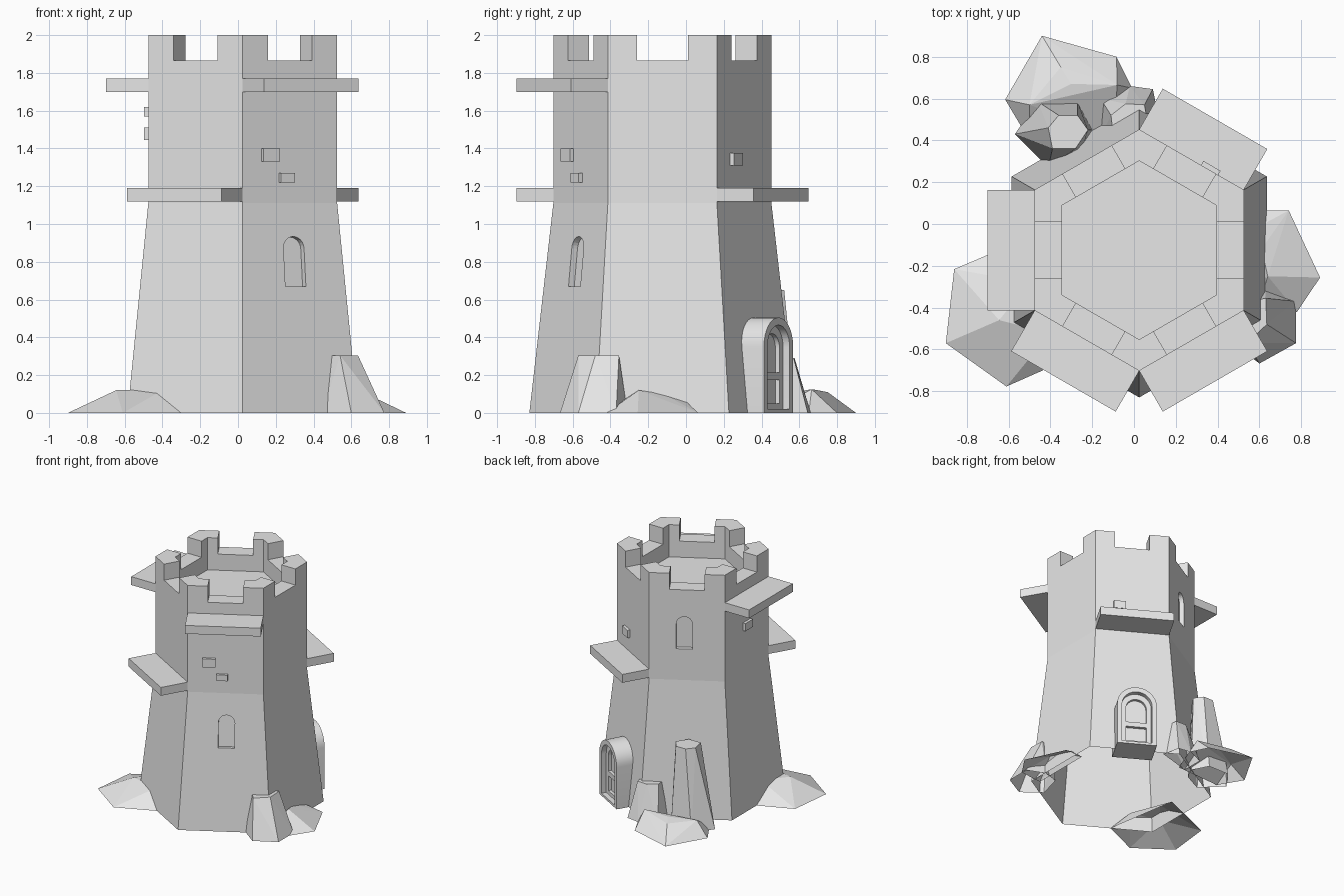
import bpy, bmesh
from math import radians, pi, cos, sin
from mathutils import Matrix, Vector

if "Cube" in bpy.data.objects:
    bpy.data.objects.remove(bpy.data.objects["Cube"])

stone = bpy.data.materials.new("stone_grey")
stone.use_nodes = True
stone.diffuse_color = (0.8, 0.8, 0.8, 1)
stone.node_tree.nodes["Principled BSDF"].inputs["Base Color"].default_value = (0.8, 0.8, 0.8, 1)

CENTRE = Vector((0.025, -0.125, 0))
APOTHEM, BASE_APOTHEM, BEND = 0.5, 0.61, 1.11
SIDE = APOTHEM * 2 / 3 ** 0.5
TILT = (BASE_APOTHEM - APOTHEM) / BEND
FRONT_RIGHT, BACK_RIGHT, BACK_LEFT, LEFT, FRONT_LEFT = -60, 60, 120, 180, 240


def finish(name, bm):
    bmesh.ops.recalc_face_normals(bm, faces=bm.faces)
    mesh = bpy.data.meshes.new(name)
    bm.to_mesh(mesh)
    bm.free()
    obj = bpy.data.objects.new(name, mesh)
    bpy.context.collection.objects.link(obj)
    mesh.materials.append(stone)
    return obj


def wall(azimuth):
    """Frame of one tower side: x along the wall, y outward, z up."""
    return Matrix.Translation(CENTRE) @ Matrix.Rotation(radians(azimuth - 90), 4, 'Z')


def add_prism(bm, outline, y0, y1, matrix):
    ends = [[bm.verts.new(matrix @ Vector((x, y, z))) for x, z in outline] for y in (y0, y1)]
    bm.faces.new(ends[0])
    bm.faces.new(ends[1])
    n = len(outline)
    for i in range(n):
        j = (i + 1) % n
        bm.faces.new((ends[0][i], ends[0][j], ends[1][j], ends[1][i]))


def rect(u, width, z0, z1):
    a, b = u - width / 2, u + width / 2
    return [(a, z0), (b, z0), (b, z1), (a, z1)]


def arch(u, width, z0, z1, steps=12):
    r = width / 2
    curve = [(u + r * cos(pi * i / steps), z1 - r + r * sin(pi * i / steps)) for i in range(steps + 1)]
    return [(u - r, z0), (u + r, z0)] + curve


def prism(name, outline, y0, y1, matrix):
    bm = bmesh.new()
    add_prism(bm, outline, y0, y1, matrix)
    return finish(name, bm)


def cut(obj, parts):
    """Subtract prisms from an object and keep the result as plain mesh."""
    bm = bmesh.new()
    for part in parts:
        add_prism(bm, *part)
    cutter = finish("cutter", bm)
    mod = obj.modifiers.new("cut", 'BOOLEAN')
    mod.operation, mod.solver, mod.object = 'DIFFERENCE', 'EXACT', cutter
    graph = bpy.context.evaluated_depsgraph_get()
    mesh = bpy.data.meshes.new_from_object(obj.evaluated_get(graph))
    obj.modifiers.clear()
    obj.data = mesh
    bpy.data.objects.remove(cutter)


def open_bottom(obj):
    bm = bmesh.new()
    bm.from_mesh(obj.data)
    low = [f for f in bm.faces if all(v.co.z < 0.001 for v in f.verts)]
    bmesh.ops.delete(bm, geom=low, context='FACES')
    bm.to_mesh(obj.data)
    bm.free()


# Tower: six-sided shell with a flared foot and a sunken roof floor
bm = bmesh.new()
rings = []
for apothem, z in ((BASE_APOTHEM, 0), (APOTHEM, BEND), (APOTHEM, 2), (0.37, 2), (0.37, 1.73)):
    r = apothem * 2 / 3 ** 0.5
    rings.append([bm.verts.new(CENTRE + Vector((r * cos(radians(a)), r * sin(radians(a)), z)))
                  for a in range(30, 390, 60)])
for low, high in zip(rings, rings[1:]):
    for i in range(6):
        j = (i + 1) % 6
        bm.faces.new((low[i], low[j], high[j], high[i]))
bm.faces.new(rings[0])
bm.faces.new(rings[-1])
tower = finish("tower", bm)

# Battlement notches and arched window niches
cuts = [(rect(0, 0.27, 1.865, 2.1), 0.31, 0.6, wall(a)) for a in range(0, 360, 60)]
sill = 0.67
tilted = (wall(FRONT_RIGHT) @ Matrix.Translation((0, BASE_APOTHEM - TILT * sill, sill))
          @ Matrix.Rotation(TILT, 4, 'X'))
cuts.append((arch(-0.01, 0.125, 0, 0.265), -0.035, 0.05, tilted))
cuts.append((arch(0.02, 0.125, 1.37, 1.64), APOTHEM - 0.035, 0.6, wall(BACK_LEFT)))
cut(tower, cuts)
open_bottom(tower)

# Ledges spanning a whole side
for name, side, z in (("upper_ledge_left", LEFT, 1.70), ("upper_ledge_front", FRONT_RIGHT, 1.70),
                      ("lower_ledge_front", FRONT_LEFT, 1.12), ("lower_ledge_back", BACK_RIGHT, 1.12)):
    prism(name, rect(0, SIDE, z, z + 0.07), 0.45, 0.725, wall(side))

# Protruding bricks
for side, u, width, z0, z1 in ((FRONT_RIGHT, 0.125, 0.1, 1.33, 1.40), (FRONT_RIGHT, 0.025, 0.085, 1.22, 1.27),
                               (BACK_RIGHT, 0.1, 0.095, 1.31, 1.375),
                               (LEFT, 0, 0.1, 1.445, 1.51), (LEFT, -0.1, 0.085, 1.57, 1.62)):
    prism("brick", rect(u, width, z0, z1), 0.47, 0.523, wall(side))

# Arched doorway with a two-panel door
back = wall(BACK_RIGHT)
door = prism("doorway", arch(0, 0.31, 0, 0.505, 16), 0.48, 0.71, back)
cut(door, [(arch(0, 0.235, 0.02, 0.465, 16), 0.67, 0.8, back)])
cut(door, [(arch(0, 0.16, 0.215, 0.42), 0.645, 0.8, back),
           (rect(0, 0.16, 0.05, 0.175), 0.645, 0.8, back)])
bpy.ops.object.select_all(action='DESELECT')
door.select_set(True)
bpy.context.view_layer.objects.active = door
bpy.ops.object.shade_smooth_by_angle(angle=radians(30))


# Rocks: hulls of a ground outline and a few crest points
def rock(name, ground, crest):
    bm = bmesh.new()
    for x, y in ground:
        bm.verts.new((x, y, 0))
    for p in crest:
        bm.verts.new(p)
    hull = bmesh.ops.convex_hull(bm, input=bm.verts)
    spare = {g for g in hull["geom_interior"] + hull["geom_unused"] if isinstance(g, bmesh.types.BMVert)}
    bmesh.ops.delete(bm, geom=list(spare), context='VERTS')
    bmesh.ops.dissolve_limit(bm, angle_limit=radians(2), verts=bm.verts, edges=bm.edges)
    open_bottom(finish(name, bm))


def flat(z, *points):
    return [(x, y, z) for x, y in points]


rock("front_left_rock", [(-.86, -.216), (-.9, -.57), (-.61, -.777), (-.3, -.64), (-.4, -.02)],
     flat(0.12, (-.645, -.46), (-.4, -.52), (-.5, -.28)))
rock("right_rock", [(.58, .065), (.74, .065), (.89, -.256), (.78, -.42), (.58, -.44)],
     [(.64, -.25, .12), (.61, -.12, .1), (.62, 0, .06)])
rock("front_right_tall_rock", [(.445, -.55), (.6, -.667), (.775, -.57), (.775, -.37), (.63, -.31), (.5, -.35)],
     flat(0.305, (.48, -.5), (.54, -.57), (.635, -.48), (.63, -.355), (.5, -.38)))
rock("back_low_rock", [(-.616, .595), (-.44, .9), (-.084, .8), (-.01, .65), (-.1, .42), (-.5, .4)],
     [(-.35, .75, .11), (-.3, .67, .125), (-.08, .665, .125), (-.5, .57, .11)])
rock("back_tall_rock", [(-.57, .43), (-.46, .585), (-.27, .585), (-.2, .45), (-.25, .35), (-.41, .27)],
     flat(0.65, (-.41, .46), (-.36, .52), (-.27, .52), (-.22, .45), (-.28, .36), (-.39, .36)))
rock("back_small_rock", [(-.16, .6), (-.02, .66), (.09, .645), (.12, .5), (-.16, .42)],
     flat(0.29, (-.11, .52), (-.04, .575), (.05, .57), (.07, .45), (-.1, .43)))
